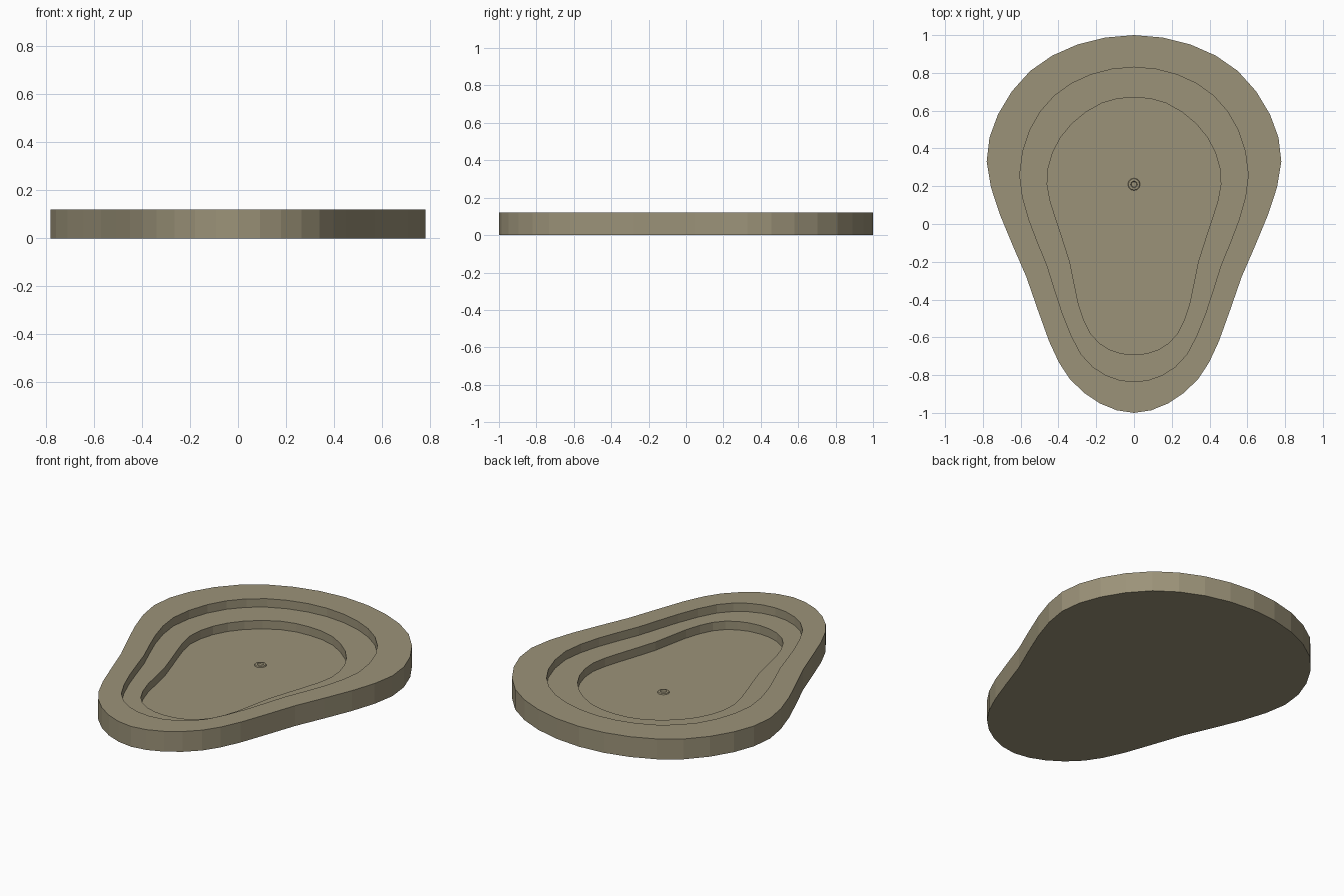
import bpy, bmesh, math
from mathutils import Vector

if "Cube" in bpy.data.objects:
    bpy.data.objects.remove(bpy.data.objects["Cube"])

stone = bpy.data.materials.new("stone")
stone.diffuse_color = (0.33, 0.29, 0.19, 1)
stone.use_nodes = True
stone.node_tree.nodes["Principled BSDF"].inputs["Base Color"].default_value = stone.diffuse_color


def outline(half):
    """Spline through the right half, two steps per span, mirrored to a closed loop."""
    p = [Vector(c) for c in half]
    flip = lambda v: Vector((-v.x, v.y))
    p = [flip(p[1])] + p + [flip(p[-2])]
    pts = []
    for i in range(1, len(p) - 2):
        pts += [p[i], (9 * (p[i] + p[i + 1]) - p[i - 1] - p[i + 2]) / 16]
    pts.append(p[-2])
    return pts + [flip(v) for v in pts[-2:0:-1]]


def stacked_rings(name, rings):
    """Skin a list of (2D outline, height) rings and cap both ends."""
    bm = bmesh.new()
    loops = [[bm.verts.new((v[0], v[1], z)) for v in pts] for pts, z in rings]
    n = len(loops[0])
    for a, b in zip(loops, loops[1:]):
        for i in range(n):
            bm.faces.new((a[i], a[(i + 1) % n], b[(i + 1) % n], b[i]))
    bm.faces.new(loops[0])
    bm.faces.new(loops[-1])
    bmesh.ops.recalc_face_normals(bm, faces=bm.faces)
    me = bpy.data.meshes.new(name)
    bm.to_mesh(me)
    bm.free()
    me.materials.append(stone)
    ob = bpy.data.objects.new(name, me)
    bpy.context.collection.objects.link(ob)
    return ob


# Pear-shaped outlines: outside edge, upper step, lower step
outer = outline([(0, 1), (.3, .95), (.55, .81), (.72, .58), (.78, .33), (.71, .05),
                 (.57, -.28), (.45, -.62), (.34, -.82), (.18, -.95), (0, -1)])
middle = outline([(0, .83), (.23, .79), (.42, .68), (.55, .5), (.605, .26), (.555, .02),
                  (.46, -.22), (.38, -.47), (.28, -.69), (.15, -.8), (0, -.835)])
inner = outline([(0, .67), (.17, .64), (.33, .53), (.43, .38), (.46, .21), (.415, .03),
                 (.34, -.2), (.295, -.42), (.23, -.58), (.13, -.665), (0, -.692)])

# Basin with rim, ledge and floor
stacked_rings("stepped_basin", [(outer, 0), (outer, .12), (middle, .12), (middle, .07),
                                (inner, .07), (inner, .02)])


# Small drain boss in the floor
def circle(r, n=12):
    return [(r * math.cos(math.tau * i / n), .21 + r * math.sin(math.tau * i / n)) for i in range(n)]


stacked_rings("drain", [(circle(.034), .018), (circle(.03), .026), (circle(.018), .028),
                        (circle(.014), .022)])
